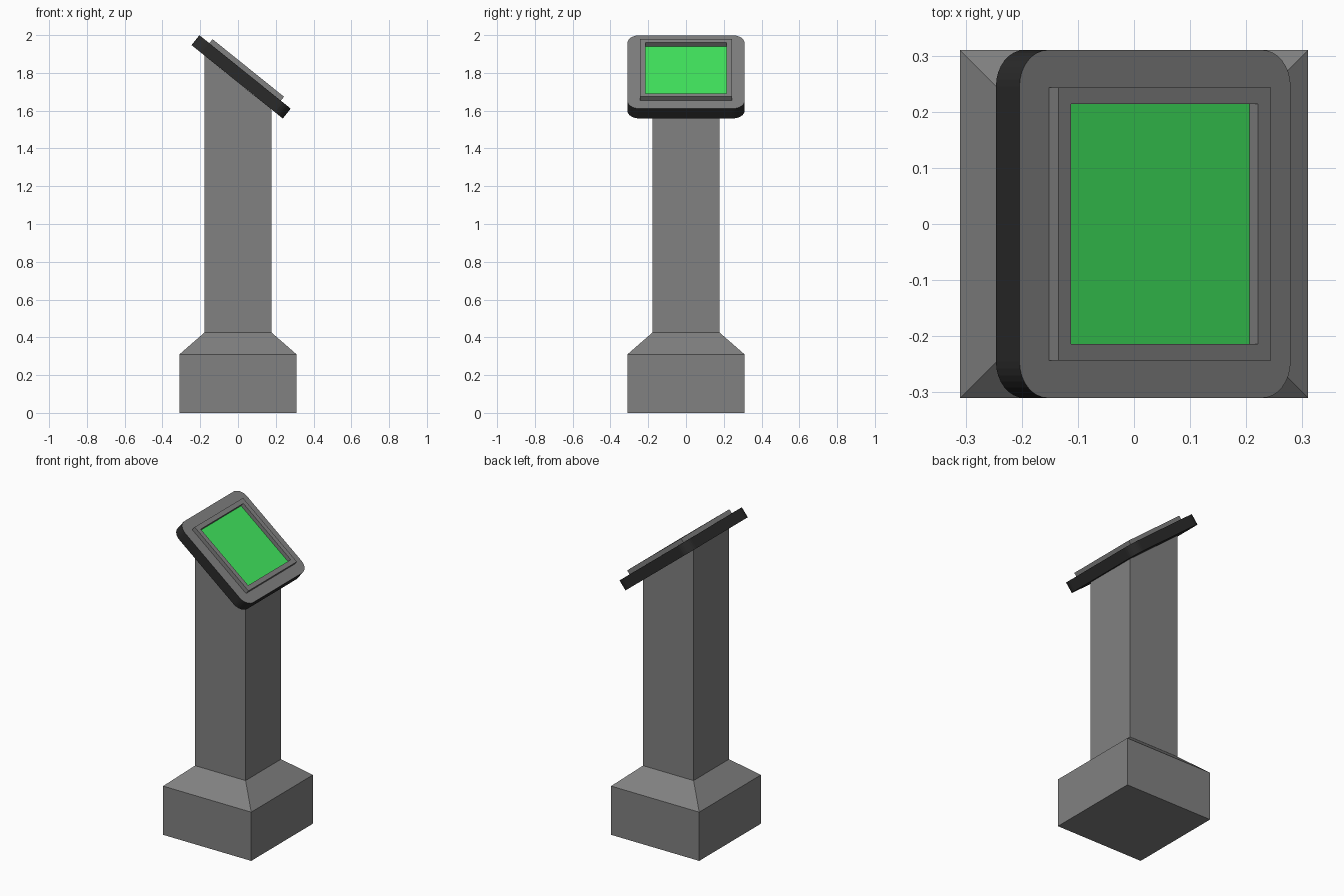
import bpy, bmesh
from math import radians, cos, sin, tan, pi
from mathutils import Matrix

if "Cube" in bpy.data.objects:
    bpy.data.objects.remove(bpy.data.objects["Cube"])

TILT = radians(38.8)
# frame of the tilted panel: origin at the centre of its top face
PANEL = Matrix.Translation((0.0375, 0, 1.805)) @ Matrix.Rotation(TILT, 4, 'Y')


def material(name, rgb):
    m = bpy.data.materials.new(name)
    m.diffuse_color = (*rgb, 1)
    m.use_nodes = True
    m.node_tree.nodes["Principled BSDF"].inputs["Base Color"].default_value = m.diffuse_color
    return m


def square(h, z):
    return [(-h, -h, z), (h, -h, z), (h, h, z), (-h, h, z)]


def rounded_square(h, r, z, seg=8):
    pts = []
    for q, (sx, sy) in enumerate([(1, 1), (-1, 1), (-1, -1), (1, -1)]):
        for i in range(seg + 1):
            a = (q + i / seg) * pi / 2
            pts.append((sx * (h - r) + r * cos(a), sy * (h - r) + r * sin(a), z))
    return pts


def loft(name, rings, matrix=None, mats=(), closed=False):
    """Bridge rings of points; cap the ends, or join last to first if closed."""
    bm = bmesh.new()
    loops = [[bm.verts.new(p) for p in ring] for ring in rings]
    n = len(loops[0])
    pairs = list(zip(loops, loops[1:])) + ([(loops[-1], loops[0])] if closed else [])
    for a, b in pairs:
        for i in range(n):
            j = (i + 1) % n
            bm.faces.new((a[i], a[j], b[j], b[i]))
    if not closed:
        if len(loops) > 1:
            bm.faces.new(loops[0][::-1])
        bm.faces.new(loops[-1])          # top cap is the last face
    if len(loops) > 1:
        bmesh.ops.recalc_face_normals(bm, faces=bm.faces)
    me = bpy.data.meshes.new(name)
    bm.to_mesh(me)
    bm.free()
    for m in mats:
        me.materials.append(m)
    ob = bpy.data.objects.new(name, me)
    if matrix:
        ob.matrix_world = matrix
    bpy.context.collection.objects.link(ob)
    return ob


grey = material("grey", (0.22, 0.22, 0.22))
dark = material("dark", (0.023, 0.023, 0.023))
green = material("green", (0.053, 0.80, 0.113))

# pedestal: block, sloped shoulder, column cut along the panel's underside
slope_top = [(x, y, 1.749 - x * tan(TILT)) for x, y, _ in square(0.178, 0)]
loft("pedestal", [square(0.31, 0), square(0.31, 0.31), square(0.178, 0.425), slope_top],
     mats=[grey])

# tilted panel: dark slab with a grey top face
panel = loft("panel", [rounded_square(0.31, 0.065, -0.067), rounded_square(0.31, 0.065, 0)],
             PANEL, [dark, grey])
panel.data.polygons[-1].material_index = 1

# raised frame around the screen
loft("screen_frame", [square(0.243, 0), square(0.243, 0.027),
                      square(0.214, 0.027), square(0.214, 0)], PANEL, [grey], closed=True)

# recessed green screen
loft("screen", [square(0.214, 0.002)], PANEL, [green])
